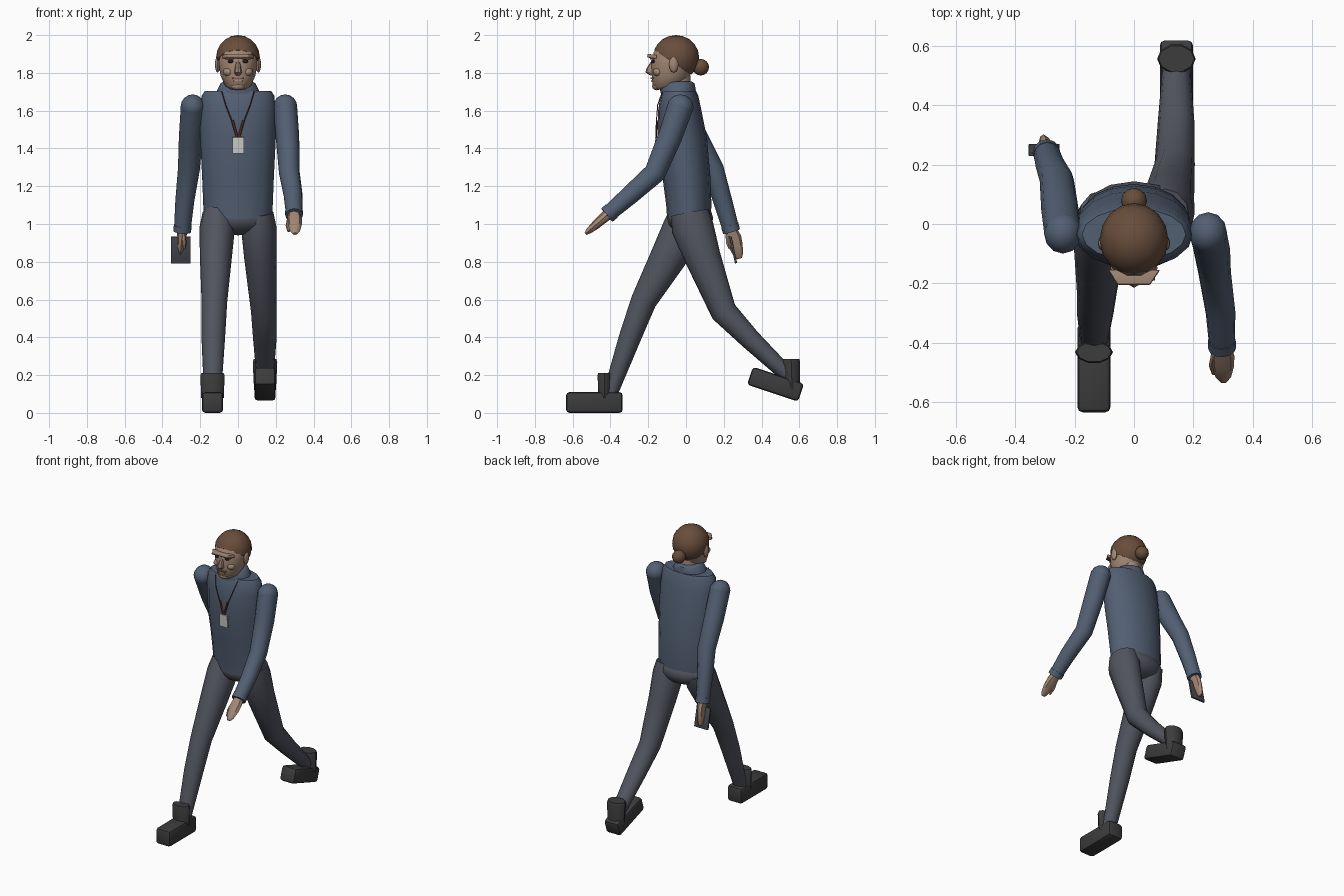
import bpy, bmesh, math
from mathutils import Vector, Matrix


def mat(name, c):
    m = bpy.data.materials.new(name)
    m.diffuse_color = (*c, 1)
    return m


JACKET = mat("jacket_cloth", (0.085, 0.115, 0.17))
TROUSER = mat("trouser_cloth", (0.085, 0.09, 0.115))
BOOT = mat("boot_leather", (0.045, 0.045, 0.047))
SKIN = mat("skin", (0.36, 0.24, 0.175))
HAIR = mat("hair", (0.14, 0.075, 0.045))
DARK = mat("dark", (0.02, 0.016, 0.015))
LIP = mat("lip", (0.25, 0.12, 0.10))
CORD = mat("cord", (0.14, 0.04, 0.035))
CARD = mat("card", (0.6, 0.6, 0.57))
PHONE = mat("phone", (0.06, 0.065, 0.08))


def finish(bm, name, m, angle=40):
    bmesh.ops.recalc_face_normals(bm, faces=bm.faces)
    me = bpy.data.meshes.new(name)
    bm.to_mesh(me)
    bm.free()
    ob = bpy.data.objects.new(name, me)
    bpy.context.collection.objects.link(ob)
    me.materials.append(m)
    bpy.ops.object.select_all(action='DESELECT')
    ob.select_set(True)
    bpy.context.view_layer.objects.active = ob
    bpy.ops.object.shade_smooth_by_angle(angle=math.radians(angle))
    return ob


def loft(name, pts, m, n=12, flat=False):
    """Skin rings (x, y, z, half width, half depth); flat keeps rings level."""
    bm, rings = bmesh.new(), []
    P = [Vector(p[:3]) for p in pts]
    for i, p in enumerate(pts):
        a = (P[i] - P[max(i - 1, 0)]).normalized()
        b = (P[min(i + 1, len(P) - 1)] - P[i]).normalized()
        t = Vector((0, 0, 1)) if flat else (a + b).normalized()
        v = t.cross(Vector((1, 0, 0))).normalized()
        u = v.cross(t)
        rings.append([bm.verts.new(P[i] + u * p[3] * math.cos(k * math.tau / n)
                                   + v * p[4] * math.sin(k * math.tau / n)) for k in range(n)])
    for r, s in zip(rings, rings[1:]):
        for k in range(n):
            bm.faces.new((r[k], r[(k + 1) % n], s[(k + 1) % n], s[k]))
    bm.faces.new(rings[0])
    bm.faces.new(rings[-1])
    return finish(bm, name, m)


def ball(name, c, r, m, seg=12, rings=8, cut=None):
    bm = bmesh.new()
    bmesh.ops.create_uvsphere(bm, u_segments=seg, v_segments=rings, radius=1,
                              matrix=Matrix.Translation(c) @ Matrix.Diagonal((*r, 1)))
    if cut:
        bmesh.ops.bisect_plane(bm, geom=bm.verts[:] + bm.edges[:] + bm.faces[:],
                               plane_co=cut[0], plane_no=cut[1], clear_inner=True)
        bmesh.ops.holes_fill(bm, edges=[e for e in bm.edges if e.is_boundary], sides=0)
    return finish(bm, name, m, 50)


def box(name, c, size, m, tilt=0, bevel=0, front=1):
    """Box tilted about x; front scales the width of the -y face."""
    bm = bmesh.new()
    bmesh.ops.create_cube(bm, size=1, matrix=Matrix.Diagonal((*size, 1)))
    for v in bm.verts:
        if v.co.y < 0:
            v.co.x *= front
    if bevel:
        bmesh.ops.bevel(bm, geom=bm.edges[:], offset=bevel, segments=2, affect='EDGES', profile=0.5)
    bm.transform(Matrix.Translation(c) @ Matrix.Rotation(math.radians(tilt), 4, 'X'))
    return finish(bm, name, m)


# torso, collar, neck and pelvis
loft("jacket_body", [(0, .015, 1.03, .178, .115), (0, .015, 1.10, .184, .12),
                     (0, .002, 1.25, .19, .127), (0, -.02, 1.45, .2, .132),
                     (0, -.033, 1.6, .2, .115), (0, -.035, 1.68, .192, .1),
                     (0, -.035, 1.705, .175, .088)], JACKET, 16, True)
loft("collar", [(0, -.04, 1.67, .125, .088), (0, -.043, 1.71, .11, .095),
                (0, -.04, 1.745, .092, .085), (0, -.04, 1.755, .075, .07)], JACKET, 12, True)
loft("neck", [(0, -.03, 1.68, .06, .06), (0, -.045, 1.82, .06, .065)], SKIN, 12, True)
ball("pelvis", (0, .022, 1.03), (.185, .122, .09), TROUSER, 14, 8)

# head, face and hair
loft("head", [(0, -.11, 1.712, .04, .05), (0, -.098, 1.73, .068, .08),
              (0, -.08, 1.785, .092, .103), (0, -.07, 1.85, .104, .115),
              (0, -.062, 1.91, .104, .112), (0, -.055, 1.96, .075, .08)], SKIN, 14, True)
ball("hair_cap", (0, -.053, 1.88), (.116, .123, .12), HAIR, 16, 10,
     ((0, -.06, 1.848), (0, .56, .83)))
ball("hair_bun", (0, .078, 1.83), (.044, .044, .044), HAIR)
box("brow_ridge", (0, -.18, 1.888), (.175, .05, .02), SKIN, -8, .005, .62)
loft("nose", [(0, -.17, 1.865, .011, .012), (0, -.187, 1.825, .016, .022),
              (0, -.187, 1.803, .021, .028), (0, -.175, 1.787, .012, .015)], SKIN, 8, True)
box("upper_lip", (0, -.178, 1.771), (.065, .02, .009), LIP, 0, .003)
box("lower_lip", (0, -.174, 1.757), (.045, .02, .01), SKIN, 0, .003)
ball("chin", (0, -.155, 1.73), (.04, .025, .022), SKIN, 10, 6)
for s, side in ((-1, "left"), (1, "right")):
    ball(side + "_ear", (s * .108, -.065, 1.845), (.014, .025, .044), SKIN, 8, 6)
    ball(side + "_eye", (s * .038, -.174, 1.861), (.017, .012, .009), DARK, 8, 6)
    box(side + "_eyebrow", (s * .045, -.18, 1.876), (.05, .02, .008), HAIR)
    ball(side + "_cheek", (s * .05, -.148, 1.805), (.03, .028, .024), SKIN, 8, 6)
    # lanyard: thin cord down to a thicker clip
    loft(side + "_cord", [(s * .085, -.125, 1.70, .003, .003), (s * .065, -.15, 1.63, .003, .003),
                          (s * .03, -.157, 1.54, .003, .003)], CORD, 6)
    loft(side + "_cord_clip", [(s * .03, -.155, 1.55, .007, .005),
                               (s * .003, -.158, 1.455, .007, .005)], CORD, 6)
box("badge", (.002, -.158, 1.417), (.06, .01, .085), CARD, 3)

# arms: shoulder, elbow, wrist, then cuff and hand
arms = {
    "front": [(.25, -.03, 1.62, .063, .068), (.262, -.085, 1.46, .062, .064),
              (.272, -.165, 1.27, .055, .058), (.292, -.3, 1.15, .05, .05), (.297, -.415, 1.05, .043, .042)],
    "back": [(-.24, -.03, 1.62, .063, .068), (-.25, .05, 1.46, .063, .064),
             (-.26, .145, 1.29, .058, .056), (-.282, .195, 1.12, .05, .05), (-.295, .24, .965, .044, .044)],
}
for name, p in arms.items():
    loft(name + "_sleeve", p, JACKET)
    ball(name + "_shoulder", p[0][:3], (.064, .07, .066), JACKET)
    a, b = Vector(p[-2][:3]), Vector(p[-1][:3])
    d = (b - a).normalized()
    loft(name + "_cuff", [(*(b - d * .03), .047, .047), (*(b + d * .005), .047, .046)], JACKET)
    w, t = (.04, .026) if name == "front" else (.023, .042)
    loft(name + "_hand", [(*(b - d * .01), .03, .03), (*(b + d * .04), w, t),
                          (*(b + d * .085), w * .95, t * .9),
                          (*(b + d * .135), w * .65, t * .6), (*(b + d * .155), w * .3, t * .3)], SKIN, 8)
loft("front_thumb", [(.275, -.44, 1.03, .015, .015), (.265, -.478, .99, .013, .013),
                     (.268, -.505, .96, .006, .006)], SKIN, 6)
loft("back_thumb", [(-.29, .225, .95, .014, .014), (-.285, .222, .90, .012, .012),
                    (-.285, .23, .87, .006, .006)], SKIN, 6)
box("phone", (-.303, .25, .863), (.105, .012, .145), PHONE, 12, .003)

# legs: hip, knee, ankle
loft("front_leg", [(-.107, .02, 1.06, .08, .10), (-.11, -.01, .98, .094, .112), (-.117, -.09, .83, .085, .097),
                   (-.125, -.225, .59, .068, .068), (-.131, -.30, .39, .062, .058),
                   (-.135, -.405, .09, .045, .038)], TROUSER)
loft("back_leg", [(.107, .02, 1.06, .08, .10), (.11, .035, .98, .094, .112), (.118, .09, .82, .085, .095),
                  (.137, .2, .535, .068, .07), (.142, .34, .39, .062, .055),
                  (.143, .555, .185, .045, .04)], TROUSER)

# boots: rounded foot and ankle shaft
box("front_foot", (-.135, -.485, .055), (.112, .3, .11), BOOT, 0, .018)
loft("front_boot_shaft", [(-.135, -.43, .08, .06, .036), (-.135, -.432, .2, .064, .038),
                          (-.135, -.432, .212, .058, .034)], BOOT, 10, True)
box("back_foot", (.143, .474, .152), (.112, .285, .1), BOOT, -18.5, .018)
loft("back_boot_shaft", [(.143, .562, .12, .058, .045), (.143, .557, .27, .065, .05),
                         (.143, .557, .284, .06, .045)], BOOT, 10, True)
